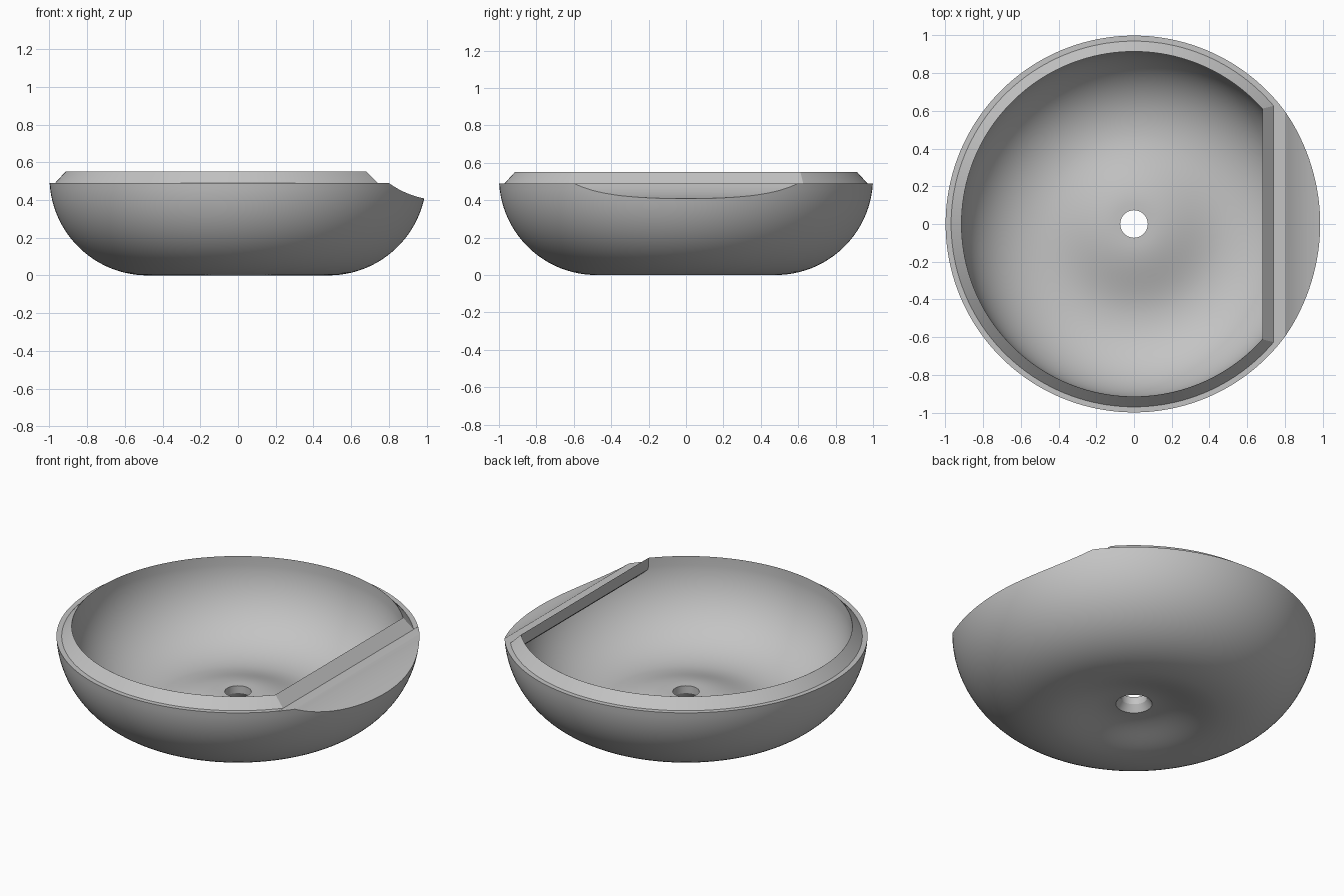
import bpy, bmesh, math

if "Cube" in bpy.data.objects:
    bpy.data.objects.remove(bpy.data.objects["Cube"], do_unlink=True)

SEGMENTS = 160
WALL = 0.085                 # shell thickness
ARC_X, ARC_Z, ARC_R = 0.48, 0.52, 0.52    # bowl side curve
SCOOP_X, SCOOP_Z, SCOOP_R = 1.08, 0.876, 0.477  # concave ledge curve
RIM, TOP = 0.49, 0.55


def arc(cx, cz, r, start, end, steps):
    angles = [math.radians(start + (end - start) * i / steps) for i in range(steps + 1)]
    return [(cx + r * math.cos(a), cz + r * math.sin(a)) for a in angles]


def finish(name, bm):
    bmesh.ops.recalc_face_normals(bm, faces=bm.faces)
    mesh = bpy.data.meshes.new(name)
    bm.to_mesh(mesh)
    bm.free()
    obj = bpy.data.objects.new(name, mesh)
    bpy.context.collection.objects.link(obj)
    return obj


def revolve(name, profile):
    """Closed solid turned around z; the first and last points lie on the axis."""
    bm = bmesh.new()
    verts = [bm.verts.new((x, 0, z)) for x, z in profile]
    edges = [bm.edges.new(pair) for pair in zip(verts, verts[1:])]
    bmesh.ops.spin(bm, geom=verts + edges, cent=(0, 0, 0), axis=(0, 0, 1),
                   angle=math.tau, steps=SEGMENTS)
    bmesh.ops.remove_doubles(bm, verts=bm.verts, dist=1e-5)
    return finish(name, bm)


def prism(name, outline, half=1.3):
    """Outline in x and z, extruded along y."""
    bm = bmesh.new()
    face = bm.faces.new([bm.verts.new((x, -half, z)) for x, z in outline])
    out = bmesh.ops.extrude_face_region(bm, geom=[face])
    moved = [v for v in out["geom"] if isinstance(v, bmesh.types.BMVert)]
    bmesh.ops.translate(bm, verts=moved, vec=(0, 2 * half, 0))
    return finish(name, bm)


def cut(target, cutter):
    cutter.hide_render = True
    mod = target.modifiers.new("cut", "BOOLEAN")
    mod.operation, mod.solver, mod.object = "DIFFERENCE", "EXACT", cutter
    bpy.context.view_layer.objects.active = target
    bpy.ops.object.modifier_apply(modifier=mod.name)
    bpy.data.objects.remove(cutter, do_unlink=True)


def bowl_profile(offset):
    """Raised centre blending into the rounded side."""
    pts = [(0, 0.07 + offset)]
    for i in range(20):
        r = 0.1 + 0.38 * i / 20
        pts.append((r, offset + 0.035 * (1 + math.cos(math.pi * i / 20))))
    return pts + arc(ARC_X, ARC_Z, ARC_R - offset, -90, -3.3, 24)


# Outer body with a chamfered lip standing on the rim
basin = revolve("basin", bowl_profile(0) + [(0.97, RIM), (0.915, TOP), (0, TOP)])

# Straight chamfer, flat strip and concave ledge on the left side
step = RIM - 0.0005
ledge = [(0.63, 0.6), (0.741, step), (0.8, step)]
ledge += arc(SCOOP_X, SCOOP_Z, SCOOP_R, 234.5, 275, 16) + [(1.3, 0.41), (1.3, 0.6)]
cut(basin, prism("ledge_cutter", ledge))

# Hollow that follows the bowl and runs under the ledge
hollow = revolve("hollow", bowl_profile(WALL) + [(0.915, 0.65), (0, 0.65)])
roof = arc(SCOOP_X, SCOOP_Z, SCOOP_R + WALL, 224.7, 270, 16)
cut(hollow, prism("roof_cutter", [(0.68, 0.7)] + roof + [(1.3, 0.32), (1.3, 0.7)]))
cut(basin, hollow)

# Drain hole, flared underneath
cut(basin, revolve("drain", [(0, -0.1), (0.1, -0.1), (0.1, 0.07), (0.073, 0.11),
                             (0.073, 0.3), (0, 0.3)]))

# Plain grey finish
grey = bpy.data.materials.new("grey")
grey.use_nodes = True
colour = (0.55, 0.55, 0.55, 1)
grey.diffuse_color = colour
grey.node_tree.nodes["Principled BSDF"].inputs["Base Color"].default_value = colour
basin.data.materials.clear()
basin.data.materials.append(grey)
for poly in basin.data.polygons:
    poly.material_index = 0

bpy.ops.object.select_all(action="DESELECT")
basin.select_set(True)
bpy.context.view_layer.objects.active = basin
bpy.ops.object.shade_smooth_by_angle(angle=math.radians(25))
